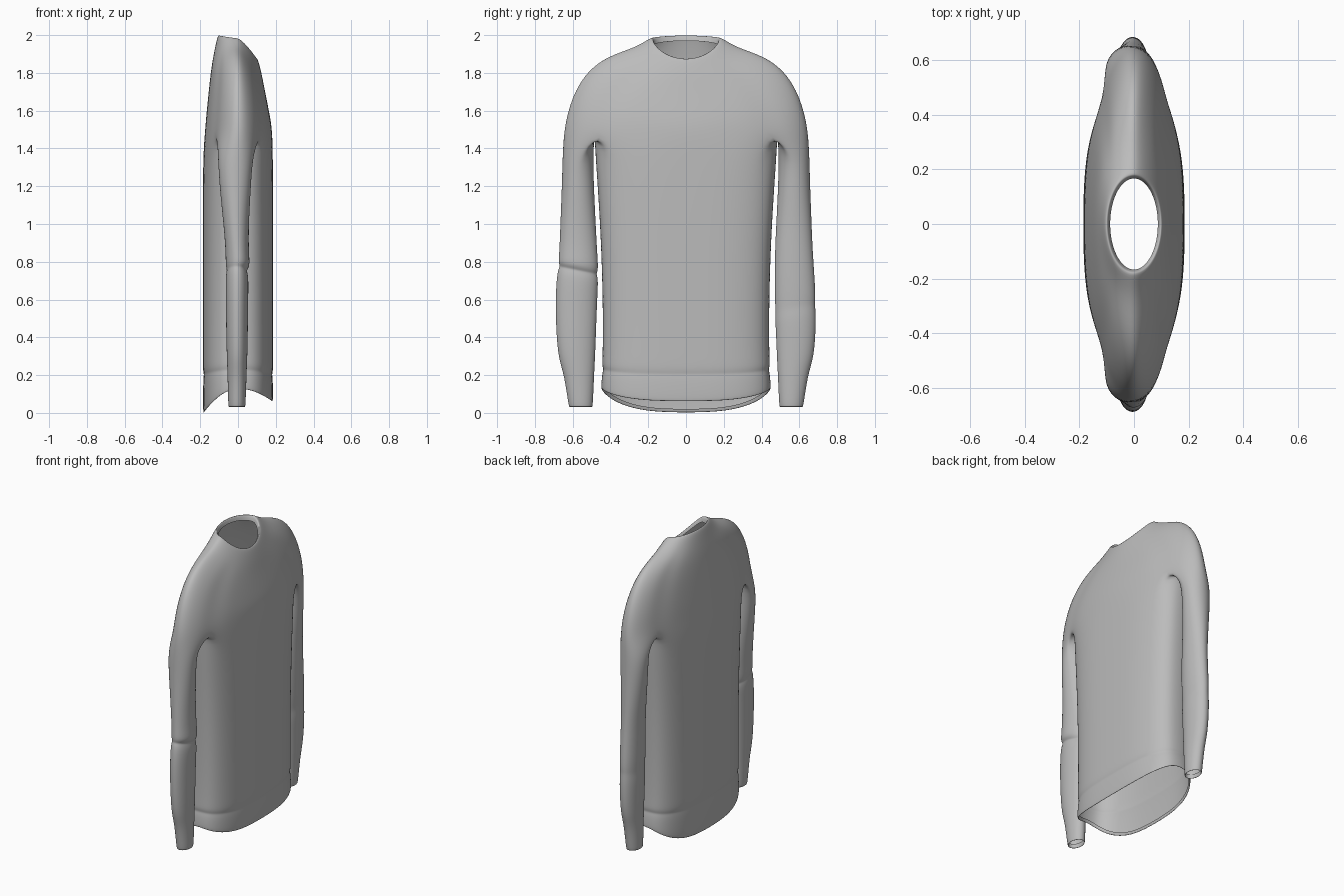
import bpy, bmesh
from math import sin, cos, pi, copysign

cube = bpy.data.objects.get("Cube")
if cube:
    bpy.data.objects.remove(cube, do_unlink=True)

N = 32                # points round the body
A, B = 4, 12          # ring positions of the front and back seams on one side
SIDES = (1, -1)


def power(v, p):
    return copysign(abs(v) ** p, v)


def body_ring(bm, width, z_side, front, z_front, back, z_back, n=2.0, seam=0.0):
    """Ring round the body; its front and back can sit at other heights than its sides."""
    ring = []
    for k in range(N):
        t = 2 * pi * k / N
        c, s = cos(t), sin(t)
        depth, z_end = (front, z_front) if c > 0 else (back, z_back)
        x = power(c, 2 / n) * depth
        if k in (A, B, N - A, N - B):
            x -= copysign(seam, x)
        z = z_side + (z_end - z_side) * abs(c) ** 1.3
        ring.append(bm.verts.new((x, width * power(s, 2 / n), z)))
    return ring


def sleeve_ring(bm, side, z, y_in, y_out, back, front, tilt=0.0):
    """Ring round one sleeve, starting at its front and going by the outside."""
    ring = []
    count = 2 * (B - A)
    for j in range(count):
        a = 2 * pi * j / count
        x = (front + back) / 2 + (front - back) / 2 * cos(a)
        y = (y_in + y_out) / 2 + (y_out - y_in) / 2 * sin(a)
        ring.append(bm.verts.new((x, side * y, z + tilt * sin(a))))
    return ring


def bridge(bm, rings):
    for r, q in zip(rings, rings[1:]):
        for i in range(len(r)):
            j = (i + 1) % len(r)
            bm.faces.new((r[i], r[j], q[j], q[i]))


bm = bmesh.new()

# Collar, yoke and shoulders
yoke = [body_ring(bm, *row) for row in (
    (.168, 1.95, .088, 1.86, .088, 1.97),
    (.176, 1.985, .097, 1.875, .097, 2.0),
    (.19, 1.985, .105, 1.875, .108, 2.0),
    (.27, 1.935, .125, 1.80, .125, 1.92),
    (.41, 1.895, .14, 1.72, .14, 1.84, 2, .005),
    (.52, 1.82, .156, 1.64, .152, 1.74, 2, .007),
    (.59, 1.71, .17, 1.57, .162, 1.64, 2, .007),
    (.628, 1.60, .178, 1.52, .17, 1.56, 2, .007),
    (.65, 1.49, .183, 1.46, .178, 1.46, 2, .007),
)]
bridge(bm, yoke)
last = yoke[-1]

# Underarm lines divide the last yoke ring into a body and two sleeves
torso_start = list(last)
sleeve_start = {}
for side in SIDES:
    idx = [k if side > 0 else N - k for k in range(A, B + 1)]
    a, b = last[idx[0]].co, last[idx[-1]].co
    under = []
    for i, k in enumerate(idx[1:-1], 1):
        f = i / (B - A)
        p = a.lerp(b, f)
        p.y += side * .025 * sin(pi * f)
        p.z += .02 * sin(pi * f)
        v = bm.verts.new(p)
        under.append(v)
        torso_start[k] = v
    sleeve_start[side] = [last[k] for k in idx] + under[::-1]

# Torso, ribbed hem band and turned-in hem
torso = [torso_start]
for width, z, depth in ((.481, 1.36, .185), (.462, 1.1, .187), (.447, .8, .187),
                        (.441, .5, .187), (.443, .3, .187)):
    torso.append(body_ring(bm, width, z, depth, z, depth, z, 2.8))
for row in ((.446, .25, .187, .225, .187, .225),
            (.438, .23, .18, .205, .18, .205),
            (.446, .21, .185, .185, .185, .185),
            (.452, .13, .187, .06, .187, .0),
            (.445, .13, .18, .06, .18, .0),
            (.437, .15, .176, .08, .176, .02)):
    torso.append(body_ring(bm, *row, 2.8))
bridge(bm, torso)

# Sleeves with cuffs; each one has its own fold
sleeve_rows = [
    (1.36, .49, .655, -.108, .08), (1.2, .486, .659, -.1, .07),
    (1.0, .476, .667, -.078, .058), (.85, .468, .673, -.066, .058),
    (.4, .475, .688, -.063, .053), (.28, .48, .675, -.06, .05),
    (.2, .485, .646, -.056, .046), (.03, .492, .622, -.053, .041),
    (.029, .497, .617, -.048, .036), (.06, .5, .614, -.045, .033),
]
folds = {
    1: [(.62, .467, .69, -.066, .056), (.56, .472, .684, -.062, .05, .02),
        (.51, .47, .69, -.066, .056, .015)],
    -1: [(.775, .461, .678, -.067, .066, .02), (.755, .475, .668, -.058, .042, .02),
         (.735, .461, .684, -.067, .058, .02), (.6, .468, .695, -.066, .055)],
}
for side in SIDES:
    rows = sleeve_rows[:4] + folds[side] + sleeve_rows[4:]
    bridge(bm, [sleeve_start[side]] + [sleeve_ring(bm, side, *r) for r in rows])

bmesh.ops.recalc_face_normals(bm, faces=bm.faces[:])
mesh = bpy.data.meshes.new("sweater")
bm.to_mesh(mesh)
bm.free()
sweater = bpy.data.objects.new("sweater", mesh)
bpy.context.collection.objects.link(sweater)

# Grey cloth
cloth = bpy.data.materials.new("grey cloth")
cloth.use_nodes = True
grey = (.5, .5, .5, 1)
cloth.diffuse_color = grey
cloth.node_tree.nodes["Principled BSDF"].inputs["Base Color"].default_value = grey
mesh.materials.append(cloth)

# Smooth knit surface
sub = sweater.modifiers.new("smooth", "SUBSURF")
sub.levels = sub.render_levels = 2
for p in mesh.polygons:
    p.use_smooth = True
